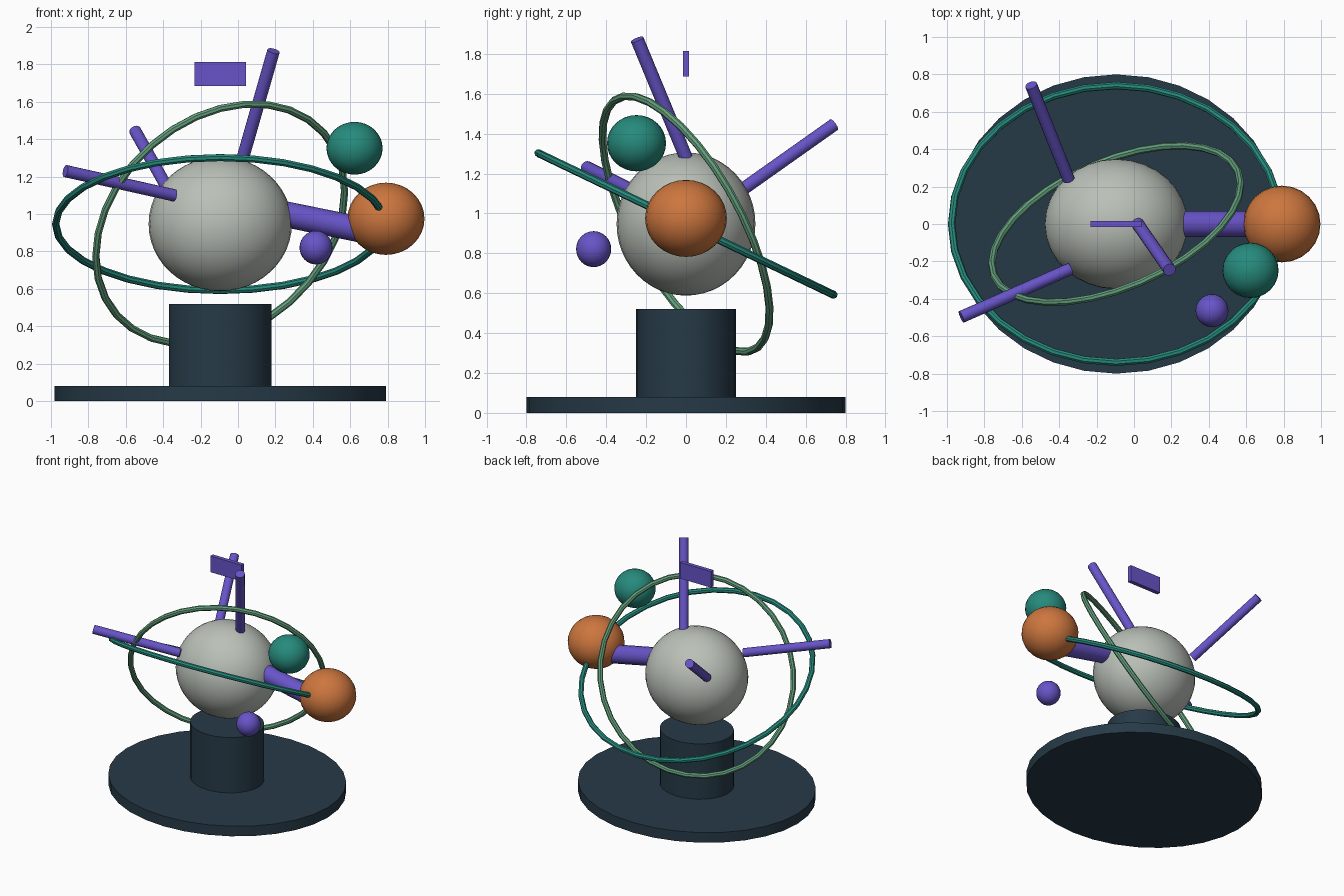
import bpy, math
from mathutils import Vector

if "Cube" in bpy.data.objects:
    bpy.data.objects.remove(bpy.data.objects["Cube"])


def material(name, r, g, b):
    def lin(c):
        c /= 255
        return c / 12.92 if c <= 0.04045 else ((c + 0.055) / 1.055) ** 2.4
    m = bpy.data.materials.new(name)
    m.diffuse_color = (lin(r), lin(g), lin(b), 1)
    m.use_nodes = True
    m.node_tree.nodes["Principled BSDF"].inputs["Base Color"].default_value = m.diffuse_color
    return m


NAVY = material("dark_navy", 38, 58, 71)
GREY = material("pale_grey", 186, 192, 184)
ORANGE = material("copper_orange", 205, 118, 62)
TEAL = material("teal", 38, 138, 124)
PURPLE = material("violet", 104, 84, 200)
SAGE = material("sage_green", 100, 160, 125)

CX = -0.095                       # shared axis of stand, globe and rings
CENTRE = Vector((CX, 0, 0.947))


def finish(name, mat):
    ob = bpy.context.object
    ob.name = name
    ob.data.materials.append(mat)
    bpy.ops.object.transform_apply(location=False, rotation=False, scale=True)
    bpy.ops.object.shade_smooth_by_angle(angle=math.radians(35))
    return ob


def disc(name, rx, ry, z0, z1, mat):
    bpy.ops.mesh.primitive_cylinder_add(vertices=32, radius=1, depth=z1 - z0,
                                        location=(CX, 0, (z0 + z1) / 2))
    bpy.context.object.scale = (rx, ry, 1)
    finish(name, mat)


def ball(name, loc, radii, mat, seg=24, rings=16):
    bpy.ops.mesh.primitive_uv_sphere_add(segments=seg, ring_count=rings,
                                         radius=1, location=loc)
    bpy.context.object.scale = radii
    finish(name, mat)


def rod(name, a, b, radius, mat):
    a, b = Vector(a), Vector(b)
    d = b - a
    bpy.ops.mesh.primitive_cylinder_add(vertices=16, radius=radius, depth=d.length,
                                        location=(a + b) / 2)
    bpy.context.object.rotation_euler = d.to_track_quat('Z', 'Y').to_euler()
    finish(name, mat)


def ring(name, a, b, mat, n=32):
    # closed tube around CENTRE spanned by two radius vectors
    a, b = Vector(a), Vector(b)
    cu = bpy.data.curves.new(name, 'CURVE')
    cu.dimensions = '3D'
    cu.bevel_depth = 0.02
    cu.bevel_resolution = 2
    sp = cu.splines.new('POLY')
    sp.points.add(n - 1)
    sp.use_cyclic_u = True
    for i, p in enumerate(sp.points):
        t = 2 * math.pi * i / n
        p.co = (*(CENTRE + a * math.cos(t) + b * math.sin(t)), 1)
    ob = bpy.data.objects.new(name, cu)
    bpy.context.collection.objects.link(ob)
    bpy.ops.object.select_all(action='DESELECT')
    ob.select_set(True)
    bpy.context.view_layer.objects.active = ob
    bpy.ops.object.convert(target='MESH')
    finish(name, mat)


# Stand
disc("base_disc", 0.885, 0.8, 0, 0.08, NAVY)
disc("pedestal", 0.275, 0.25, 0.08, 0.52, NAVY)

# Globe and orbit rings
ball("globe", CENTRE, (0.383, 0.348, 0.359), GREY, 32, 24)
ring("shallow_ring", (0.88, 0, 0), (0, 0.74, -0.355), TEAL)
ring("steep_ring", (0.665, 0.213, 0.173), (0, 0.361, -0.618), SAGE)

# Satellites
ball("large_satellite", (0.791, 0, 0.975), (0.206, 0.205, 0.193), ORANGE)
ball("medium_satellite", (0.623, -0.248, 1.352), (0.15, 0.148, 0.141), TEAL)
ball("small_satellite", (0.417, -0.463, 0.821), (0.088, 0.088, 0.09), PURPLE)

# Rods radiating from the globe
rod("satellite_arm", (0.22, 0, 1.006), (0.74, 0, 0.9), 0.069, PURPLE)
rod("upper_rod", (0.02, 0.0, 1.28), (0.19, -0.245, 1.872), 0.034, PURPLE)
rod("rear_rod", (-0.35, 0.24, 1.09), (-0.55, 0.742, 1.445), 0.033, PURPLE)
rod("front_rod", (-0.34, -0.24, 1.1), (-0.923, -0.497, 1.23), 0.033, PURPLE)

# Floating plate above the globe
bpy.ops.mesh.primitive_cube_add(size=1, location=(CX, 0, 1.75))
bpy.context.object.scale = (0.275, 0.032, 0.128)
finish("top_plate", PURPLE)
